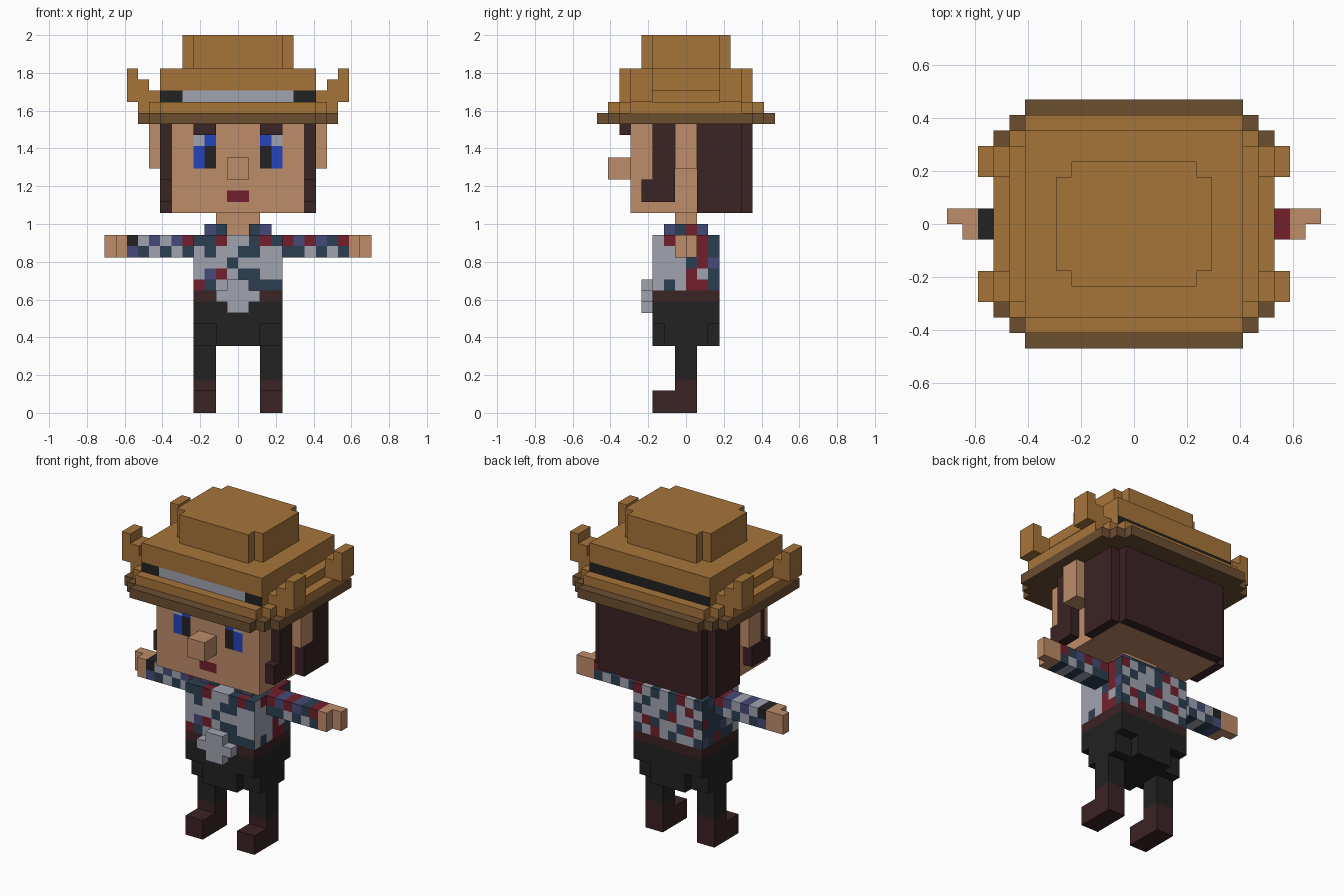
import bpy, bmesh
from math import floor
from mathutils import Matrix, Vector

if "Cube" in bpy.data.objects:
    bpy.data.objects.remove(bpy.data.objects["Cube"], do_unlink=True)

UNIT = 1 / 17  # one block; the figure is 34 blocks tall

COLOURS = {
    "tan": "a6753a", "brim_brown": "6c4e30", "dark_brown": "3b2324",
    "skin": "be8c69", "grey": "a0a3af", "black": "222222", "blue": "2444be",
    "red": "73202c", "teal": "2c3e50", "purple": "464a78",
}
LETTERS = {"G": "grey", "R": "red", "T": "teal", "P": "purple", "K": "black"}


def linear(v):
    return v / 12.92 if v <= 0.04045 else ((v + 0.055) / 1.055) ** 2.4


def make_material(name, code):
    rgba = [linear(v / 255) for v in bytes.fromhex(code)] + [1]
    mat = bpy.data.materials.new(name)
    mat.use_nodes = True
    mat.diffuse_color = rgba
    mat.node_tree.nodes["Principled BSDF"].inputs["Base Color"].default_value = rgba
    return mat


MATS = {n: make_material(n, c) for n, c in COLOURS.items()}


def part(name, colour, *boxes, mirror=False):
    """Join boxes of (x, y, z) ranges; a single number means plus or minus it.
    colour is a name, or a rule from block position and face normal to a name."""
    bm = bmesh.new()
    for box in boxes:
        ranges = [r if isinstance(r, tuple) else (-r, r) for r in box]
        lo, hi = (Vector(v) for v in zip(*ranges))
        for side in ((1, -1) if mirror else (1,)):
            mid = (lo + hi) / 2
            mid.x *= side
            matrix = Matrix.Translation(mid) @ Matrix.Diagonal((*(hi - lo), 1))
            bmesh.ops.create_cube(bm, size=1, matrix=matrix)
    mesh = bpy.data.meshes.new(name)
    if callable(colour):
        # Cut the faces into blocks and colour each one
        for axis in range(3):
            normal = Vector([float(i == axis) for i in range(3)])
            values = [v.co[axis] for v in bm.verts]
            for k in range(round(min(values)) + 1, round(max(values))):
                bmesh.ops.bisect_plane(bm, geom=bm.verts[:] + bm.edges[:] + bm.faces[:],
                                       plane_co=normal * k, plane_no=normal)
        bm.normal_update()
        used = []
        for f in bm.faces:
            block = [floor(v) for v in f.calc_center_median() - f.normal * 0.1]
            n = colour(*block, f.normal)
            if n not in used:
                used.append(n)
            f.material_index = used.index(n)
    else:
        used = [colour]
    for n in used:
        mesh.materials.append(MATS[n])
    bmesh.ops.scale(bm, vec=(UNIT,) * 3, verts=bm.verts)
    bm.to_mesh(mesh)
    bm.free()
    bpy.context.collection.objects.link(bpy.data.objects.new(name, mesh))


# Shirt patterns, top row first
FRONT = ["TTRGGTRT", "GTGGTTGG", "GGGTGGGG", "GPRGTTGG", "RTGGGTTT"]
BACK = ["TGRTGTGR", "GRGTGGTG", "TGGRTGGT", "GRTGGTRG", "TGGTGRGT"]
LEFT = ["GRGGRT", "GGGGRT", "GGGTRP", "GGGRGT", "GTGRRT"]
RIGHT = ["GTRTPT", "GTTPTT", "PTTTTR", "TGPTTT", "GTTRTP"]
SLEEVE_LEFT = ["RPRPTR", "TTGTGT"]
SLEEVE_RIGHT = ["KGPGPR", "PTGTGT"]


def shirt_rule(x, y, z, n):
    row = 15 - z
    if abs(n.x) > 0.5:
        return LETTERS[(LEFT if n.x > 0 else RIGHT)[row][y + 3]]
    return LETTERS[(BACK if n.y > 0.5 or y >= 0 else FRONT)[row][x + 4]]


def sleeve_rule(x, y, z, n):
    rows, i = (SLEEVE_LEFT, x - 4) if x > 0 else (SLEEVE_RIGHT, x + 10)
    return LETTERS[rows[15 - z][i]]


def collar_rule(x, y, z, n):
    if abs(n.x) > 0.5:
        return LETTERS["PTRP"[y + 2]]
    return "purple" if x in (-3, 2) else "teal"


def face_rule(x, y, z, n):
    if n.y > -0.5:
        return "skin"
    across = x if x >= 0 else -x - 1
    if across == 0 and z == 19:
        return "red"
    if across in (2, 3) and 22 <= z <= 24:
        inner = across == 2
        if z == 24:
            return "blue" if inner else "grey"
        return "black" if inner else "blue"
    return "skin"


def band_rule(x, y, z, n):
    if z != 28 or abs(n.y) < 0.5:
        return "tan"
    return "grey" if n.y < 0 and -5 <= x < 5 else "black"


# Legs and boots
part("boots", "dark_brown", ((2, 4), 1, (0, 3)), ((2, 4), (-3, -1), (0, 2)), mirror=True)
part("legs", "black", ((2, 4), 1, (3, 6)), mirror=True)
part("thighs", "black", ((2, 4), 2, (6, 8)), mirror=True)
part("hips", "black", (4, 3, (8, 10)), (2, 3, (6, 8)))

# Belt and buckle
part("belt", "dark_brown", (4, 3, (10, 11)))
part("buckle", "grey", (1, (-4, -3), (9, 12)), (2, (-4, -3), (10, 11)))

# Shirt, arms and hands
part("shirt", shirt_rule, (4, 3, (11, 16)))
part("collar", collar_rule, ((1, 3), 2, (16, 17)), ((-3, -1), 2, (16, 17)),
     (1, (1, 2), (16, 17)))
part("sleeves", sleeve_rule, ((4, 10), 1, (14, 16)), mirror=True)
part("hands", "skin", ((10, 11), 1, (14, 16)), ((11, 12), (0, 1), (14, 16)), mirror=True)
part("neck", "skin", (2, 1, (16, 18)))

# Head
part("head", face_rule, (6, 5, (18, 26)))
part("nose", "skin", (1, (-7, -5), (21, 23)))
part("eyebrows", "dark_brown", ((2, 4), (-6, -5), (25, 26)), mirror=True)
part("ears", "skin", ((6, 8), 1, (22, 26)), mirror=True)
part("sideburns", "dark_brown", ((6, 7), (-3, -1), (19, 26)),
     ((6, 7), (-4, -3), (19, 21)), mirror=True)
part("side_hair", "dark_brown", ((6, 7), (1, 5), (18, 26)), mirror=True)
part("back_hair", "dark_brown", (6, (5, 6), (18, 26)))

# Hat
part("hat_brim", "brim_brown", *[(9 - i, 6 + i, (26, 27)) for i in range(3)])
part("hat_upper_brim", "tan", *[(9 - i, 5 + i, (27, 28)) for i in range(3)])
part("hat_band", band_rule, (7, 6, (28, 31)))
part("hat_crown", "tan", (5, 3, (31, 34)), (4, 4, (31, 34)))
part("hat_side_rims", "tan", ((7, 8), 5, (28, 29)), mirror=True)
for y in ((-5, -3), (3, 5)):
    end = "front" if y[0] < 0 else "back"
    part("hat_curls_" + end, "tan", ((8, 9), y, (28, 30)), ((9, 10), y, (28, 31)), mirror=True)
